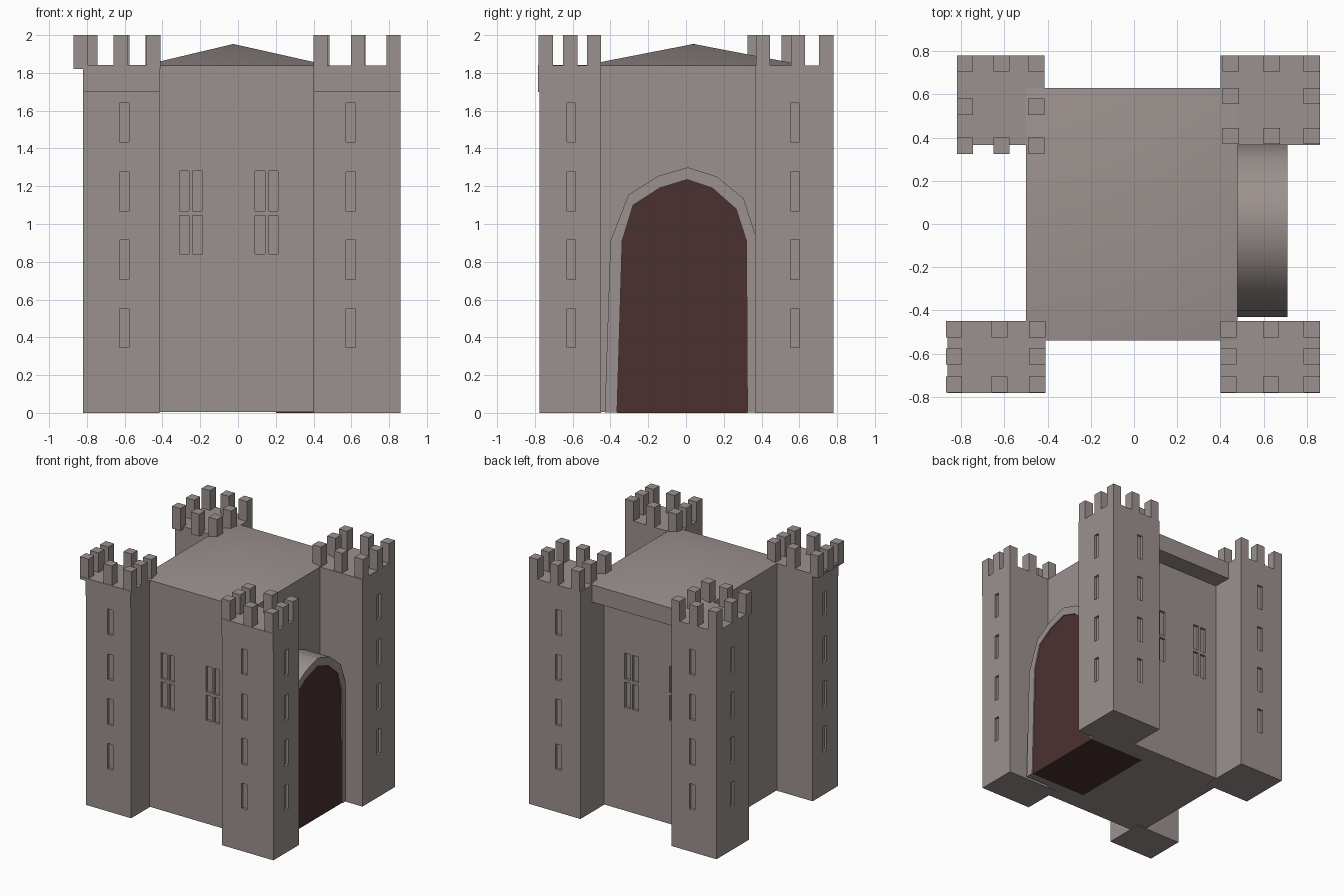
import bpy, bmesh, math

if "Cube" in bpy.data.objects:
    bpy.data.objects.remove(bpy.data.objects["Cube"])

def material(name, rgb):
    m = bpy.data.materials.new(name)
    m.diffuse_color = (*rgb, 1)
    m.use_nodes = True
    m.node_tree.nodes["Principled BSDF"].inputs["Base Color"].default_value = m.diffuse_color
    return m

STONE = material("grey stone", (0.33, 0.285, 0.272))
DOOR = material("dark red door", (0.072, 0.030, 0.030))

def new_object(name, bm, mat):
    bmesh.ops.recalc_face_normals(bm, faces=bm.faces)
    me = bpy.data.meshes.new(name)
    bm.to_mesh(me)
    bm.free()
    me.materials.append(mat)
    ob = bpy.data.objects.new(name, me)
    bpy.context.collection.objects.link(ob)
    return ob

def add_box(bm, x0, x1, y0, y1, z0, z1):
    vs = bmesh.ops.create_cube(bm, size=1)["verts"]
    for v in vs:
        v.co = (x1 if v.co.x > 0 else x0, y1 if v.co.y > 0 else y0, z1 if v.co.z > 0 else z0)

def boxes(name, items, mat=STONE):
    bm = bmesh.new()
    for b in items:
        add_box(bm, *b)
    return new_object(name, bm, mat)

def activate(ob):
    bpy.ops.object.select_all(action='DESELECT')
    ob.select_set(True)
    bpy.context.view_layer.objects.active = ob

def carve(ob, items):
    """Cut shallow recesses and discard the cutter."""
    cutter = boxes("recess_cutter", items)
    cutter.hide_render = True
    mod = ob.modifiers.new("recesses", 'BOOLEAN')
    mod.operation, mod.solver, mod.object = 'DIFFERENCE', 'EXACT', cutter
    activate(ob)
    bpy.ops.object.modifier_apply(modifier=mod.name)
    bpy.data.objects.remove(cutter)

def prism(name, profile, x0, x1, mat):
    """Extrude a (y, z) outline along x."""
    bm = bmesh.new()
    f = bm.faces.new([bm.verts.new((x0, y, z)) for y, z in profile])
    ext = bmesh.ops.extrude_face_region(bm, geom=[f])
    bmesh.ops.translate(bm, vec=(x1 - x0, 0, 0),
                        verts=[v for v in ext["geom"] if isinstance(v, bmesh.types.BMVert)])
    return new_object(name, bm, mat)

# main hall with four-pane windows in front and back walls
hall = boxes("main_hall", [(-0.50, 0.48, -0.54, 0.48, 0.004, 1.75)])
DEEP = 0.02
panes = []
for wx in (-0.25, 0.152):
    for px in (wx - 0.035, wx + 0.035):
        for z0, z1 in ((0.84, 1.045), (1.07, 1.28)):
            panes.append((px - 0.026, px + 0.026, -0.6, -0.54 + DEEP, z0, z1))
            panes.append((px - 0.026, px + 0.026, 0.48 - DEEP, 0.6, z0, z1))
carve(hall, panes)

# roof slab overhanging the back wall, with a shallow pyramid on top
bm = bmesh.new()
add_box(bm, -0.50, 0.48, -0.54, 0.63, 1.70, 1.84)
top = max(bm.faces, key=lambda f: f.calc_center_median().z)
peak = bmesh.ops.poke(bm, faces=[top])["verts"][0]
peak.co = (-0.025, 0.04, 1.953)
roof = new_object("roof", bm, STONE)
activate(roof)
bpy.ops.object.shade_smooth_by_angle(angle=math.radians(30))

# corner towers: body extents, merlon start positions along x and y, slit centres
towers = {
    "front_left": ((-0.82, -0.415, -0.775, -0.45), (-0.87, -0.66, -0.485), (-0.78, -0.65, -0.525), -0.603, -0.607),
    "front_right": ((0.40, 0.86, -0.775, -0.45), (0.40, 0.597, 0.785), (-0.78, -0.65, -0.525), 0.597, -0.607),
    "back_right": ((0.40, 0.86, 0.365, 0.78), (0.41, 0.60, 0.785), (0.37, 0.555, 0.705), 0.597, 0.577),
    "back_left": ((-0.82, -0.415, 0.365, 0.78), (-0.82, -0.65, -0.49), (0.325, 0.505, 0.705), -0.603, 0.577),
}
SLITS = [(0.345, 0.55), (0.705, 0.915), (1.07, 1.275), (1.435, 1.64)]
M = 0.075
for name, ((x0, x1, y0, y1), mx, my, sx, sy) in towers.items():
    tower = boxes(name + "_tower", [(x0, x1, y0, y1, 0, 1.70)])
    # arrow slits on the two outward walls
    fy = (y0 - 0.1, y0 + DEEP) if y0 < 0 else (y1 - DEEP, y1 + 0.1)
    fx = (x0 - 0.1, x0 + DEEP) if x0 < 0 else (x1 - DEEP, x1 + 0.1)
    cuts = []
    for z0, z1 in SLITS:
        cuts.append((sx - 0.025, sx + 0.025, *fy, z0, z1))
        cuts.append((*fx, sy - 0.023, sy + 0.023, z0, z1))
    carve(tower, cuts)
    # crown, slightly proud on the front towers
    cy = y0 - 0.008 if y0 < 0 else y0
    boxes(name + "_crown", [(x0, x1, cy, y1, 1.70, 1.84)])
    if name == "front_left":
        boxes("front_left_ledge", [(-0.862, -0.41, cy, y1, 1.82, 1.842)])
    # ring of eight merlons
    boxes(name + "_merlons", [(x, x + M, y, y + M, 1.82, 2.0)
                              for i, x in enumerate(mx) for j, y in enumerate(my)
                              if (i, j) != (1, 1)])

# pointed door arch and door on the right side
outer = [(-0.43, 0.003), (-0.40, 0.91), (-0.305, 1.155), (-0.145, 1.255), (0.01, 1.30),
         (0.165, 1.25), (0.305, 1.135), (0.365, 0.95), (0.38, 0.003)]
inner = [(-0.365, 0.003), (-0.338, 0.91), (-0.28, 1.10), (-0.14, 1.19), (0.005, 1.235),
         (0.14, 1.19), (0.265, 1.08), (0.32, 0.91), (0.325, 0.003)]
arch = prism("door_arch", outer + inner[::-1], 0.47, 0.71, STONE)
activate(arch)
bpy.ops.object.shade_smooth_by_angle(angle=math.radians(40))
prism("door", [(y, 0 if z < 0.01 else z) for y, z in inner], 0.20, 0.70, DOOR)
